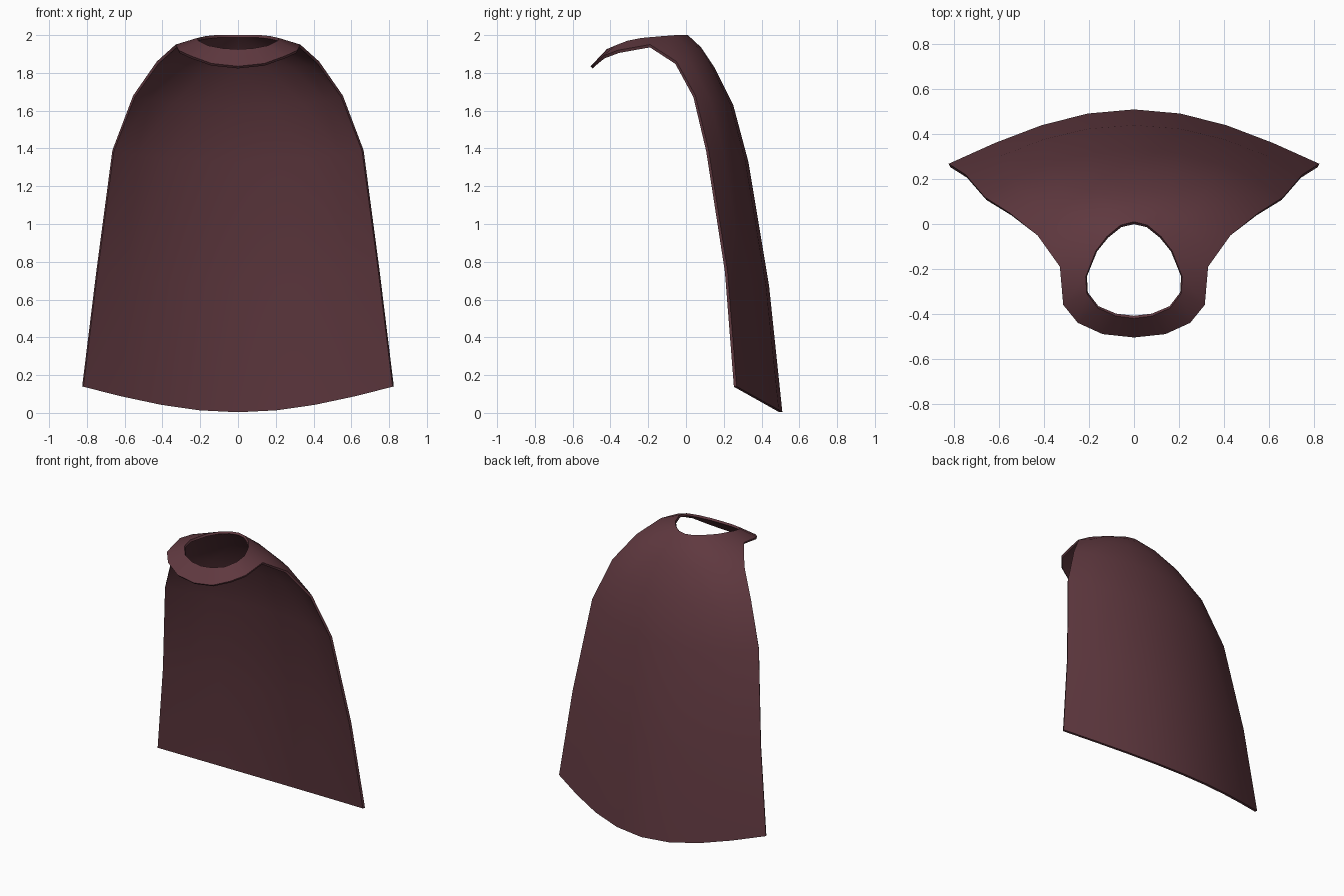
import bpy, bmesh, math

cube = bpy.data.objects.get("Cube")
if cube:
    bpy.data.objects.remove(cube, do_unlink=True)

# Cloth colour
cloth = bpy.data.materials.new("dark_maroon_cloth")
cloth.use_nodes = True
colour = (0.115, 0.04, 0.05, 1)
cloth.diffuse_color = colour
bsdf = cloth.node_tree.nodes["Principled BSDF"]
bsdf.inputs["Base Color"].default_value = colour
bsdf.inputs["Roughness"].default_value = 0.9

# Half of the neck opening, from the nape round to the throat
neck = [(0, .01, 2), (.06, -.005, 2), (.12, -.055, 2), (.17, -.12, 1.995),
        (.215, -.235, 1.985), (.21, -.31, 1.97), (.16, -.375, 1.945),
        (.08, -.41, 1.93), (0, -.42, 1.925)]

# Outer edge of the collar in front of the shoulder
collar = [(.315, -.36, 1.92), (.25, -.44, 1.89), (.14, -.49, 1.85), (0, -.505, 1.835)]

# Drape rows: spine y, spine z, then the front edge x, y, z
drape = [(.08, 1.935, .33, -.19, 1.95), (.15, 1.83, .43, -.05, 1.86),
         (.25, 1.63, .555, .05, 1.68), (.33, 1.33, .665, .12, 1.39),
         (.44, .67, .75, .22, .75), (.51, .005, .825, .268, .14)]
COLS = 4


def drape_row(index, row):
    """Curve from the spine to the front edge, round at the top, flatter at the hem."""
    yc, zc, xe, ye, ze = row
    roundness = 1 - index / (len(drape) - 1)
    points = []
    for c in range(COLS + 1):
        t = c / COLS
        across = t + (math.sin(t * math.pi / 2) - t) * roundness
        bend = 1 - math.cos(t * math.pi / 2)
        points.append((xe * across, yc + (ye - yc) * bend, zc + (ze - zc) * bend))
    return points


# Left half of the cape as one sheet
rows = [neck] + [drape_row(i, r) for i, r in enumerate(drape)]
rows[1] += collar
bm = bmesh.new()
grid = [[bm.verts.new(p) for p in row] for row in rows]
for upper, lower in zip(grid, grid[1:]):
    for c in range(min(len(upper), len(lower)) - 1):
        bm.faces.new((upper[c], upper[c + 1], lower[c + 1], lower[c]))
mesh = bpy.data.meshes.new("cape")
bm.to_mesh(mesh)
bm.free()
mesh.materials.append(cloth)
cape = bpy.data.objects.new("cape", mesh)
bpy.context.collection.objects.link(cape)
bpy.context.view_layer.objects.active = cape
cape.select_set(True)

# Mirror to the right half and give the cloth thickness
mirror = cape.modifiers.new("mirror", 'MIRROR')
mirror.use_clip = True
thick = cape.modifiers.new("thickness", 'SOLIDIFY')
thick.thickness = 0.016
thick.offset = -1
for name in ("mirror", "thickness"):
    bpy.ops.object.modifier_apply(modifier=name)
bpy.ops.object.shade_smooth_by_angle(angle=math.radians(50))
